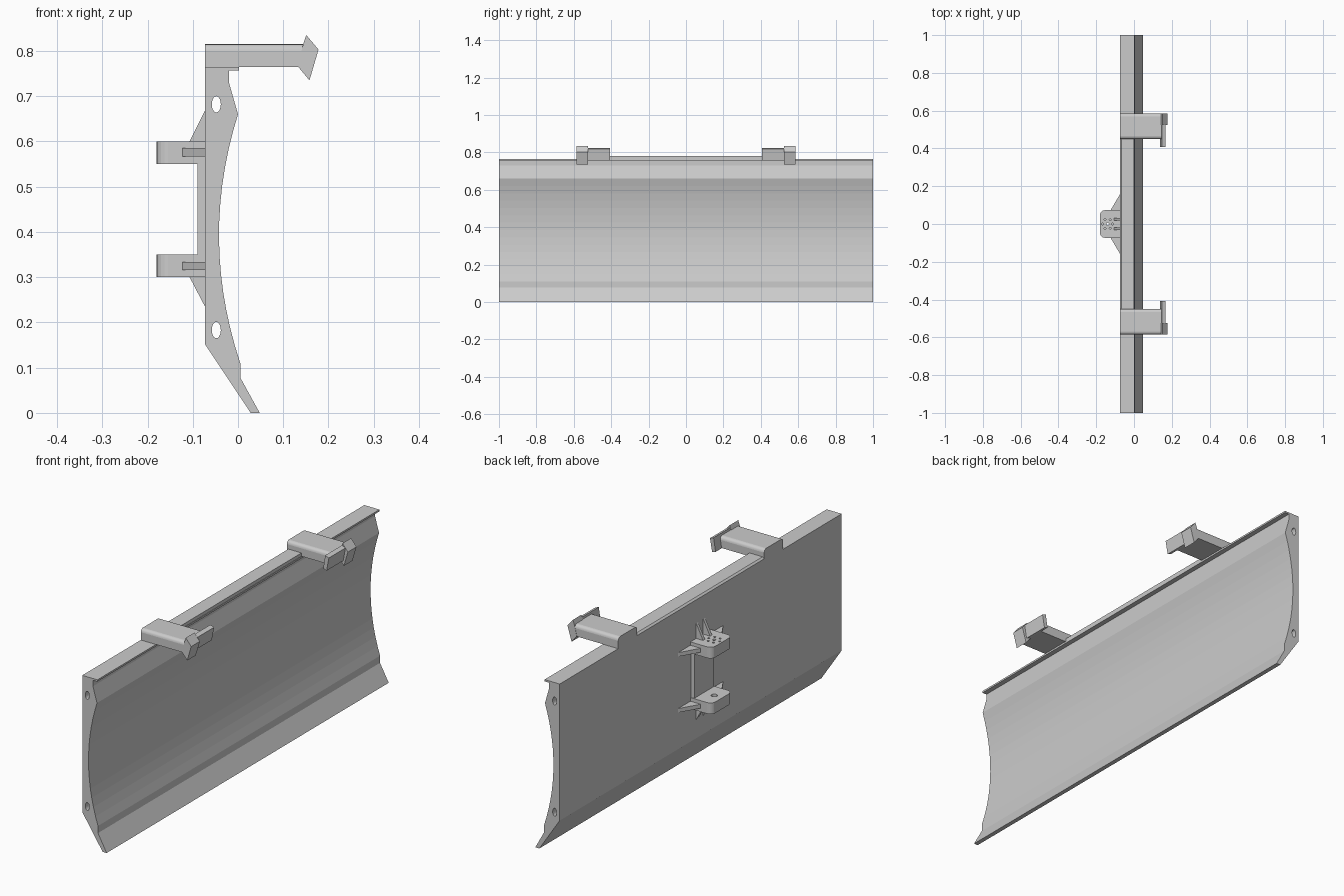
import bpy
from math import cos, sin, pi, radians

cube = bpy.data.objects.get("Cube")
if cube:
    bpy.data.objects.remove(cube, do_unlink=True)

steel = bpy.data.materials.new("grey steel")
steel.use_nodes = True
GREY = (0.6, 0.6, 0.6, 1)
steel.diffuse_color = GREY
steel.node_tree.nodes["Principled BSDF"].inputs["Base Color"].default_value = GREY


def ellipse(cx, cy, rx, ry, n=20):
    return [(cx + rx * cos(2 * pi * i / n), cy + ry * sin(2 * pi * i / n)) for i in range(n)]


def prism(name, loops, lo, hi, side=True):
    """Extrude an outline with holes: side = xz outline along y, else xy outline along z."""
    curve = bpy.data.curves.new(name, "CURVE")
    curve.dimensions = "2D"
    curve.fill_mode = "BOTH"
    curve.extrude = (hi - lo) / 2
    for loop in loops:
        spline = curve.splines.new("POLY")
        spline.points.add(len(loop) - 1)
        for point, (a, b) in zip(spline.points, loop):
            point.co = (a, b, 0, 1)
        spline.use_cyclic_u = True
    obj = bpy.data.objects.new(name, curve)
    bpy.context.collection.objects.link(obj)
    middle = (lo + hi) / 2
    if side:
        obj.rotation_euler.x = radians(90)
        obj.location.y = middle
    else:
        obj.location.z = middle
    bpy.ops.object.select_all(action="DESELECT")
    obj.select_set(True)
    bpy.context.view_layer.objects.active = obj
    bpy.ops.object.convert(target="MESH")
    obj = bpy.context.object
    obj.data.materials.clear()
    obj.data.materials.append(steel)
    for face in obj.data.polygons:
        face.use_smooth = False
    return obj


def box(name, x, y, z):
    bpy.ops.mesh.primitive_cube_add(size=1, location=[sum(r) / 2 for r in (x, y, z)])
    obj = bpy.context.object
    obj.name = name
    obj.scale = [r[1] - r[0] for r in (x, y, z)]
    bpy.ops.object.transform_apply(location=False, rotation=False, scale=True)
    obj.data.materials.append(steel)
    return obj


BACK = -0.073

# Blade: curved mouldboard with cutting edge, top lip and two through holes
curved = []
for i in range(15):
    t = 1 - i / 7
    curved.append((-0.042 + 0.0445 * t * t - 0.0025 * t, 0.385 + 0.275 * t))
blade = [(BACK, 0.765), (0.002, 0.765), (0.002, 0.757), (-0.02, 0.757), (-0.02, 0.73)]
blade += curved
blade += [(0.005, 0.078), (0.048, 0), (0.028, 0), (BACK, 0.152)]
prism("blade", [blade, ellipse(-0.048, 0.682, 0.01, 0.018),
                ellipse(-0.048, 0.183, 0.01, 0.018)], -1, 1)

# Low rail on the top edge between the arms
prism("top_rail", [[(BACK, 0.765), (0.0, 0.765), (0.0, 0.78), (BACK + 0.008, 0.78),
                    (BACK, 0.773)]], -0.46, 0.46)

# Marker arms with their clips, mirrored front to back
for label, s in (("left", -1), ("right", 1)):
    def span(a, b):
        return sorted((s * a, s * b))

    arm = box(label + "_arm", (BACK, 0.155), span(0.45, 0.585), (0.765, 0.815))
    bevel = arm.modifiers.new("rounded top", "BEVEL")
    bevel.width = 0.015
    bevel.segments = 4
    bevel.limit_method = "WEIGHT"
    weights = arm.data.attributes.new("bevel_weight_edge", "FLOAT", "EDGE")
    for edge in arm.data.edges:
        a, b = (arm.data.vertices[i].co for i in edge.vertices)
        if a.z > 0 and b.z > 0 and abs(a.x - b.x) > 0.1:
            weights.data[edge.index].value = 1
    bpy.context.view_layer.objects.active = arm
    bpy.ops.object.shade_smooth_by_angle(angle=radians(35))
    prism(label + "_outer_clip", [[(0.151, 0.835), (0.178, 0.803), (0.158, 0.735),
                                   (0.132, 0.766), (0.144, 0.815)]], *span(0.525, 0.586))
    prism(label + "_inner_clip", [[(0.148, 0.825), (0.166, 0.818), (0.155, 0.758),
                                   (0.138, 0.764)]], *span(0.407, 0.525))

# Hitch back plate
box("hitch_plate", (-0.09, BACK), (-0.07, 0.07), (0.30, 0.60))

# Hitch lugs with rounded outer corners
r = 0.025
lug = [(BACK, -0.073), (BACK, 0.073)]
for y, start in ((0.073 - r, 90), (r - 0.073, 180)):
    for i in range(6):
        a = radians(start + 18 * i)
        lug.append((-0.18 + r + r * cos(a), y + r * sin(a)))
pin = -0.14
ring = [ellipse(pin + 0.027 * cos(k * pi / 3), 0.027 * sin(k * pi / 3), 0.005, 0.005, 8)
        for k in range(6)]
prism("lower_lug", [lug, ellipse(pin, 0, 0.013, 0.013)], 0.30, 0.35, side=False)
prism("upper_lug", [lug, ellipse(pin, 0, 0.007, 0.007, 12)] + ring, 0.55, 0.60, side=False)

# Gussets bracing each lug sideways and vertically
for label, base, tip, mid in (("upper", 0.60, 0.668, 0.576), ("lower", 0.30, 0.235, 0.325)):
    for s in (-1, 1):
        prism(label + "_side_gusset", [[(BACK, s * 0.16), (BACK, s * 0.06), (-0.123, s * 0.06),
                                        (-0.123, s * 0.075)]], mid - 0.009, mid + 0.009, side=False)
        prism(label + "_web_gusset", [[(BACK, base), (-0.107, base), (BACK, tip)]],
              s * 0.025 - 0.007, s * 0.025 + 0.007)
